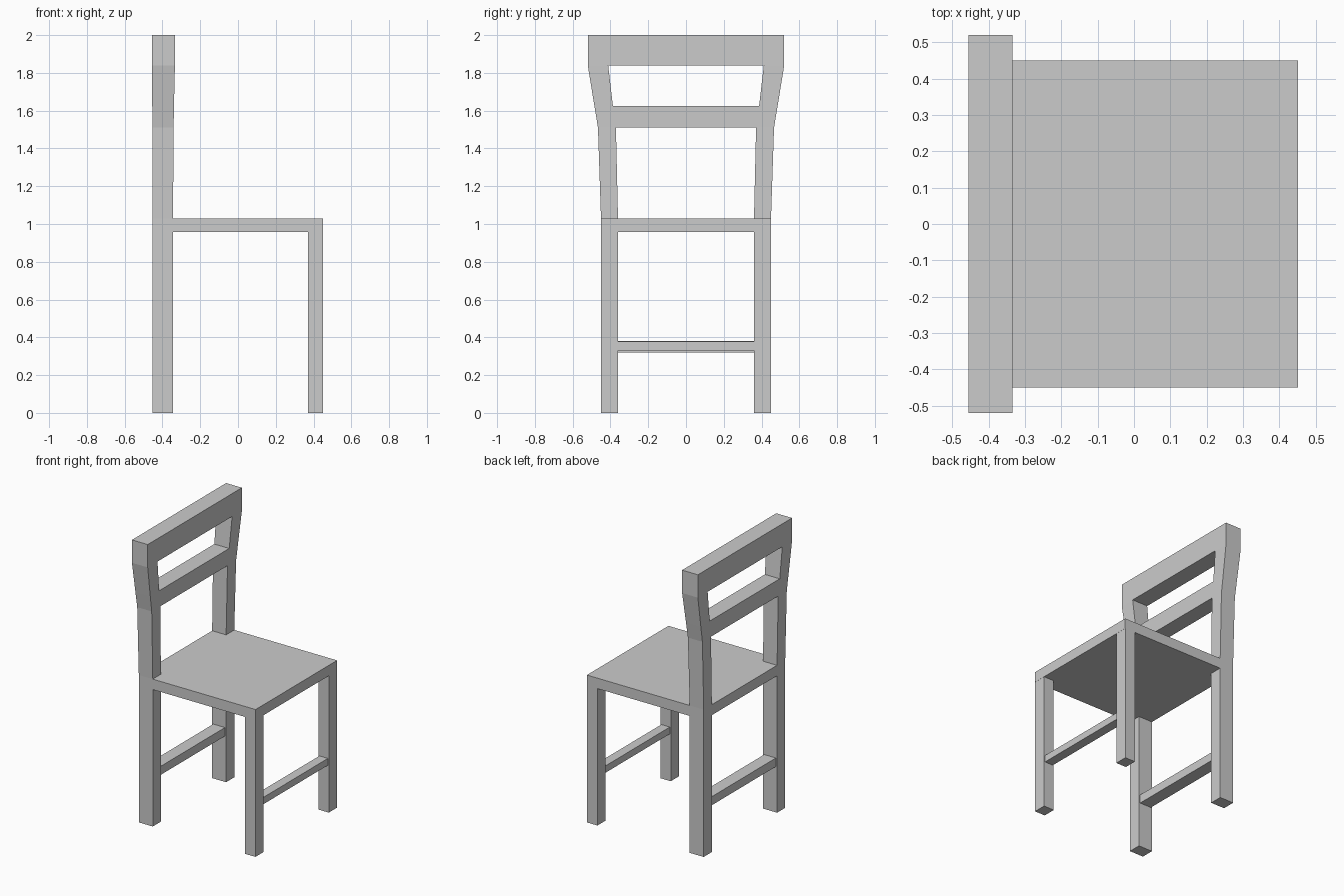
import bpy
import bmesh

if "Cube" in bpy.data.objects:
    bpy.data.objects.remove(bpy.data.objects["Cube"])


def make_object(name, bm):
    bmesh.ops.recalc_face_normals(bm, faces=bm.faces[:])
    mesh = bpy.data.meshes.new(name)
    bm.to_mesh(mesh)
    bm.free()
    obj = bpy.data.objects.new(name, mesh)
    bpy.context.collection.objects.link(obj)
    return obj


def box(name, x, y, z):
    bm = bmesh.new()
    bmesh.ops.create_cube(bm, size=1)
    for v in bm.verts:
        v.co = [r[0] if c < 0 else r[1] for c, r in zip(v.co, (x, y, z))]
    return make_object(name, bm)


SEAT_BOTTOM, SEAT_TOP = 0.957, 1.03
LEG_IN, LEG_OUT = 0.36, 0.45
BACK_X, FRONT_X = (-0.452, -0.344), (0.37, 0.45)

# Seat panel
box("seat", (-0.452, 0.451), (-0.45, 0.45), (SEAT_BOTTOM, SEAT_TOP))

# Four legs, mirrored across y
for side, label in ((-1, "right"), (1, "left")):
    y = sorted((side * LEG_IN, side * LEG_OUT))
    box("front_leg_" + label, FRONT_X, y, (0, SEAT_BOTTOM))
    box("back_leg_" + label, BACK_X, y, (0, SEAT_BOTTOM))

# Stretchers, slightly inset from the leg faces
box("front_stretcher", (0.377, 0.443), (-LEG_IN, LEG_IN), (0.329, 0.377))
box("back_stretcher", (-0.443, -0.353), (-LEG_IN, LEG_IN), (0.32, 0.38))

# Backrest frame levels: z, inner y, outer y, rear x, front x
levels = [
    (1.03, 0.36, 0.45, -0.452, -0.344),
    (1.51, 0.371, 0.466, -0.453, -0.341),
    (1.625, 0.387, 0.485, -0.454, -0.339),
    (1.84, 0.412, 0.52, -0.456, -0.334),
    (2.00, 0.412, 0.52, -0.456, -0.334),
]
rail_rows = (1, 3)  # rows where the middle is filled by a rail

bm = bmesh.new()
front, rear = [], []
for z, inner, outer, x0, x1 in levels:
    ys = (-outer, -inner, inner, outer)
    front.append([bm.verts.new((x1, y, z)) for y in ys])
    rear.append([bm.verts.new((x0, y, z)) for y in ys])
partner = {f: r for fr, rr in zip(front, rear) for f, r in zip(fr, rr)}

# Front and rear faces of posts and rails
for i in range(len(levels) - 1):
    for j in range(3):
        if j != 1 or i in rail_rows:
            quad = (front[i][j], front[i][j + 1],
                    front[i + 1][j + 1], front[i + 1][j])
            bm.faces.new(quad)
            bm.faces.new([partner[v] for v in reversed(quad)])

# Side walls around the outline and openings
rim = [e.verts[:] for e in bm.edges
       if e.is_boundary and e.verts[0] in partner]
for a, b in rim:
    bm.faces.new((a, b, partner[b], partner[a]))
make_object("backrest", bm)
